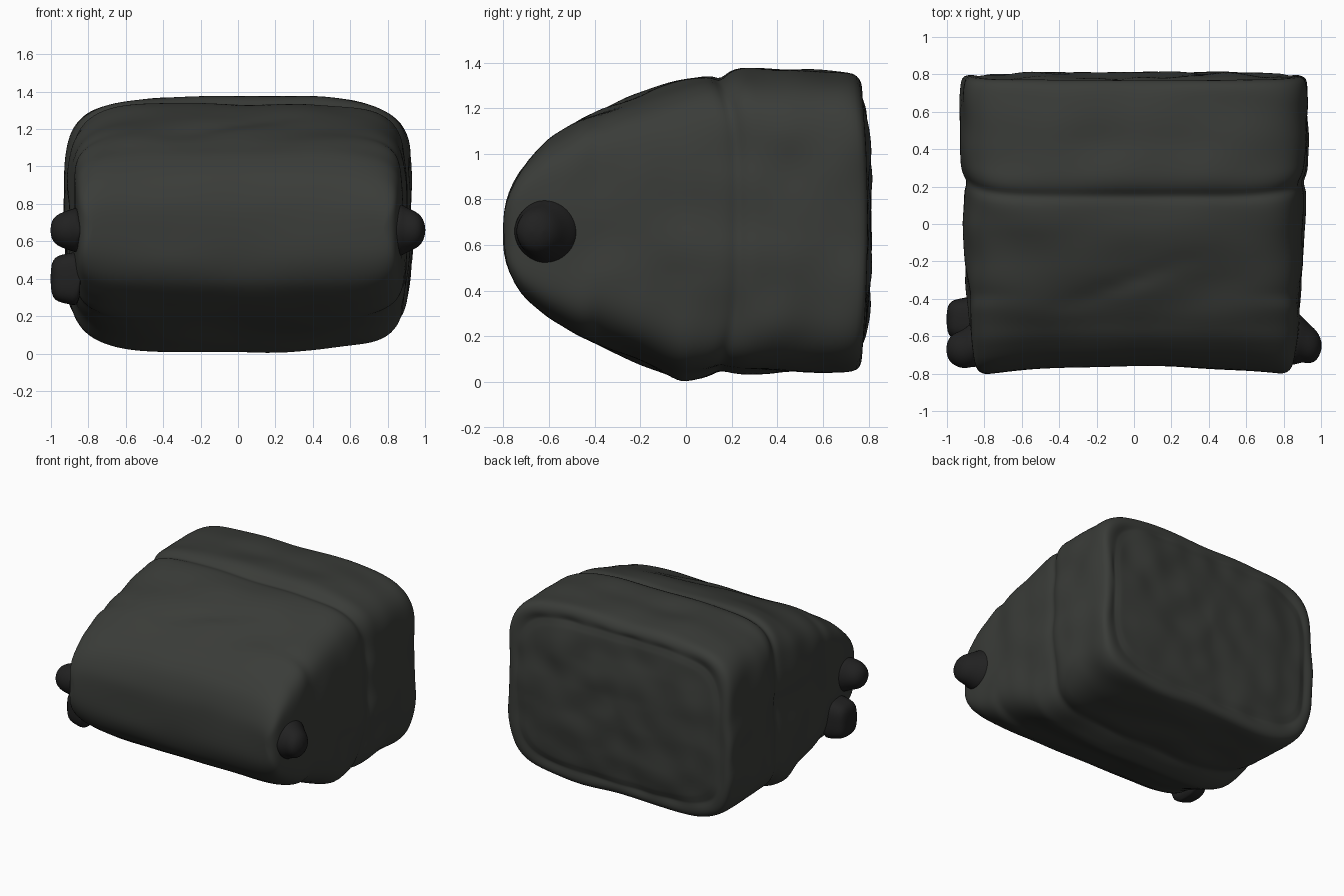
import bpy, bmesh, math
from mathutils import Vector, noise

if "Cube" in bpy.data.objects:
    bpy.data.objects.remove(bpy.data.objects["Cube"])


def material(name, rgb):
    m = bpy.data.materials.new(name)
    m.diffuse_color = (*rgb, 1)
    m.use_nodes = True
    m.node_tree.nodes["Principled BSDF"].inputs["Base Color"].default_value = m.diffuse_color
    return m


GREY = material("worn_grey", (0.042, 0.045, 0.04))
BLACK = material("black", (0.015, 0.015, 0.015))


def finish(bm, name, mat):
    bmesh.ops.recalc_face_normals(bm, faces=bm.faces)
    me = bpy.data.meshes.new(name)
    for f in bm.faces:
        f.smooth = True
    bm.to_mesh(me)
    bm.free()
    ob = bpy.data.objects.new(name, me)
    bpy.context.collection.objects.link(ob)
    me.materials.append(mat)
    sub = ob.modifiers.new("soften", 'SUBSURF')
    sub.levels = sub.render_levels = 1
    return ob


def skin(bm, rings):
    # bridge successive closed rings and cap the ends
    loops = [[bm.verts.new(p) for p in r] for r in rings]
    n = len(loops[0])
    for a, b in zip(loops, loops[1:]):
        for i in range(n):
            j = (i + 1) % n
            bm.faces.new((a[i], a[j], b[j], b[i]))
    half = n // 2
    for ring in (loops[0], loops[-1]):
        # close with a strip of quads between the upper and lower halves
        for i in range(half - 1):
            bm.faces.new((ring[i], ring[i + 1], ring[n - 2 - i], ring[n - 1 - i]))


# body stations, front to back: y, half width, bottom z, top z
STATIONS = [
    (-0.765, 0.78, 0.61, 0.73), (-0.76, 0.805, 0.53, 0.79),
    (-0.745, 0.835, 0.46, 0.85), (-0.705, 0.855, 0.375, 0.945),
    (-0.60, 0.87, 0.285, 1.06), (-0.48, 0.88, 0.21, 1.14),
    (-0.25, 0.895, 0.11, 1.245), (-0.10, 0.905, 0.04, 1.295),
    (-0.02, 0.91, 0.01, 1.32), (0.07, 0.905, 0.025, 1.34),
    (0.115, 0.905, 0.04, 1.345), (0.14, 0.895, 0.055, 1.33),
    (0.165, 0.895, 0.055, 1.34), (0.19, 0.91, 0.05, 1.365),
    (0.24, 0.92, 0.045, 1.375), (0.45, 0.925, 0.045, 1.365),
    (0.68, 0.925, 0.05, 1.355), (0.735, 0.92, 0.055, 1.35),
    (0.76, 0.905, 0.075, 1.325), (0.768, 0.87, 0.11, 1.295),
    (0.755, 0.835, 0.145, 1.26), (0.768, 0.78, 0.20, 1.20),
    (0.777, 0.58, 0.35, 1.05), (0.777, 0.30, 0.53, 0.87),
    (0.777, 0.05, 0.68, 0.72),
]


def body_ring(y, hw, z0, z1, back, count=112):
    pts = []
    n = 5.0 if y > -0.4 else 6.5
    for i in range(count):
        t = 2 * math.pi * (i + 0.5) / count
        c, s = math.cos(t), math.sin(t)
        r = (abs(c) ** n + abs(s) ** n) ** (-1 / n)
        x, z = hw * c * r, (z0 + z1) / 2 + (z1 - z0) / 2 * s * r
        py = y
        # hollow front, bulging back, seam leaning backward on the sides
        py -= 0.04 * (x / 0.82) ** 2 * max(0, min(1, (-0.45 - y) / 0.3))
        py += 0.032 * (1 - ((z - 0.7) / 0.65) ** 2) * max(0, min(1, (y - 0.45) / 0.3))
        py += 0.07 * min(1, abs(c) * r) ** 8 * math.exp(-((y - 0.17) / 0.2) ** 2)
        # cloth-like dents, fading into a straight push on the front and back
        p = Vector((x, py, z))
        out = Vector((c * abs(c * r) ** 3, 0, s * abs(s * r) ** 3)).normalized()
        d = noise.noise(Vector((x * 2.6, py * 4.5, z * 4.5))) * 0.022
        if back:
            out = Vector((0, 1, 0))
            d = noise.noise(Vector((x * 5, 2, z * 5))) * 0.018
        else:
            f = max(0, min(1, (-0.4 - y) / 0.3))
            out = out * (1 - f) + Vector((0, -0.6, 0)) * f
            if s > 0:
                # diagonal crease running down the sloping front
                line = y + 0.30 - 0.35 * x
                d -= 0.018 * math.exp(-(line / 0.04) ** 2 - ((x + 0.05) / 0.3) ** 2)
        p += out * d
        if s < 0:
            # sagging spot under the body
            p.z -= 0.018 * math.exp(-((x + 0.2) / 0.2) ** 2 - (y / 0.1) ** 2)
        p.z = max(0, p.z)
        pts.append(p)
    return pts


# insert in-between stations so the long panels can carry dents
dense = []
for k, (a, b) in enumerate(zip(STATIONS, STATIONS[1:])):
    on_back = k >= 20
    steps = 5 if on_back else max(1, round((b[0] - a[0]) / 0.045))
    dense += [(*[u + (v - u) * i / steps for u, v in zip(a, b)], on_back) for i in range(steps)]
dense.append((*STATIONS[-1], True))
bm = bmesh.new()
skin(bm, [body_ring(*s) for s in dense])
finish(bm, "soft_body", GREY)


def side_knob(name, side, y, z, profile, sy=1, sz=1, power=2):
    # lathe along x; profile holds (distance from centre, radius, y drift)
    rings = []
    for x, rad, dy in profile:
        ring = []
        for i in range(28):
            t = 2 * math.pi * (i + 0.5) / 28
            c, s = math.cos(t), math.sin(t)
            r = rad * (abs(c) ** power + abs(s) ** power) ** (-1 / power)
            ring.append((side * x, y + dy + sy * c * r, z + sz * s * r))
        rings.append(ring)
    b = bmesh.new()
    skin(b, rings)
    finish(b, name, BLACK)


# flared pivot knobs on both sides and the lug below the left one
side_knob("right_knob", 1, -0.65, 0.66,
          [(0.84, 0.145, 0.04), (0.87, 0.14, 0.04), (0.895, 0.125, 0.035), (0.925, 0.11, 0.015),
           (0.965, 0.092, 0), (0.99, 0.06, 0), (1.002, 0.02, 0)])
side_knob("left_knob", -1, -0.67, 0.66,
          [(0.84, 0.125, 0.03), (0.87, 0.12, 0.025), (0.91, 0.105, 0), (0.95, 0.092, 0),
           (0.98, 0.072, 0), (0.997, 0.045, 0), (1.002, 0.015, 0)])
side_knob("left_lug", -1, -0.51, 0.40,
          [(0.84, 0.15, 0.01), (0.88, 0.14, 0), (0.94, 0.13, 0), (0.98, 0.115, 0),
           (0.998, 0.08, 0), (1.002, 0.02, 0)], sy=0.85, sz=1.0, power=3.5)
